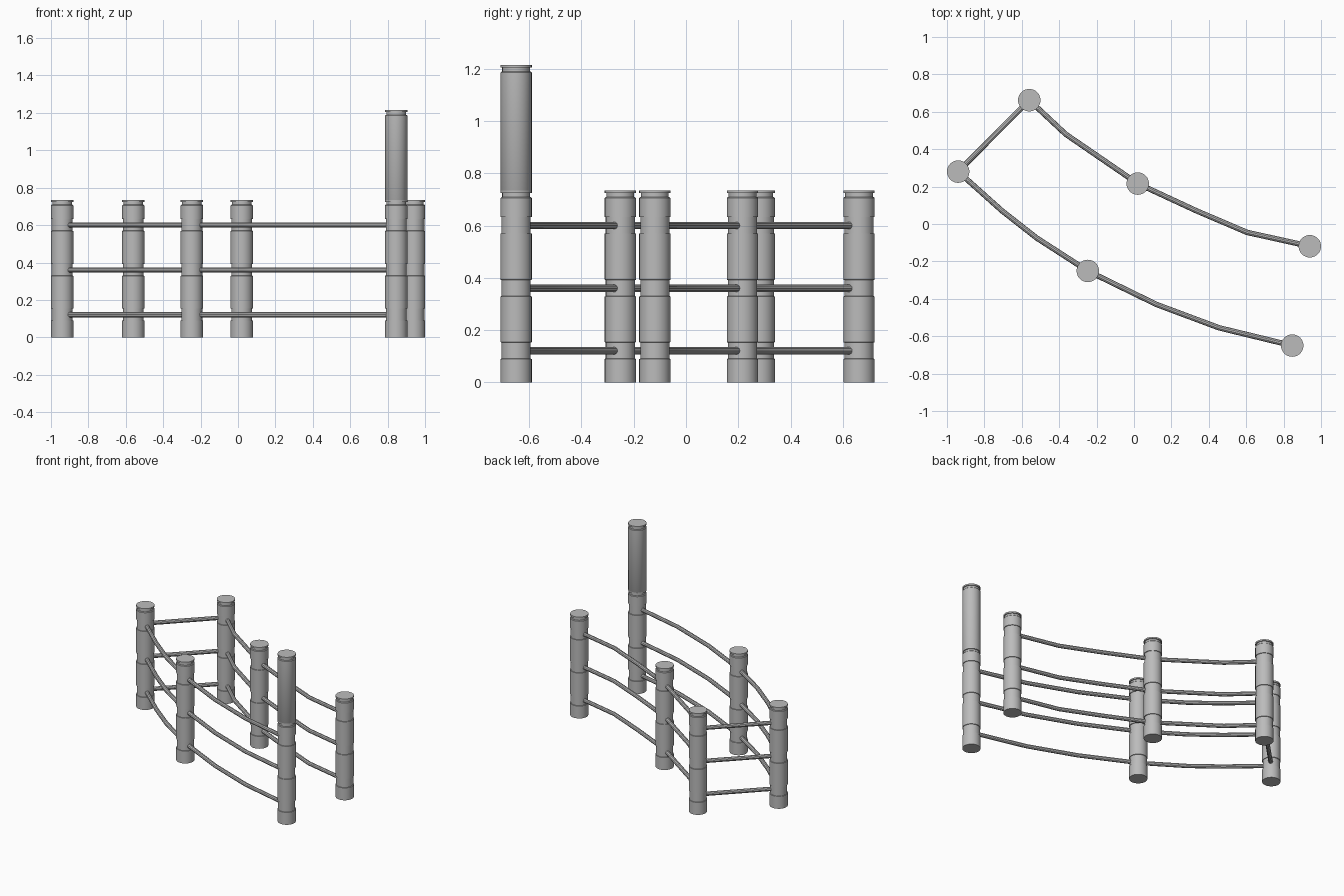
import bpy
import math

cube = bpy.data.objects.get("Cube")
if cube:
    bpy.data.objects.remove(cube, do_unlink=True)

grey = bpy.data.materials.new("plain_grey")
grey.use_nodes = True
GREY = (0.5, 0.5, 0.5, 1)
grey.diffuse_color = GREY
grey.node_tree.nodes["Principled BSDF"].inputs["Base Color"].default_value = GREY

R, GROOVE, NECK = 0.06, 0.056, 0.053
RAIL_R = 0.0145
RAIL_HEIGHTS = (0.121, 0.36, 0.6)


def finish(obj):
    obj.data.materials.append(grey)
    bpy.ops.object.select_all(action="DESELECT")
    obj.select_set(True)
    bpy.context.view_layer.objects.active = obj
    bpy.ops.object.shade_smooth_by_angle(angle=math.radians(35))


def lathe(name, profile, x, y, sides=32):
    """Closed turned solid from (radius, height) pairs."""
    verts, faces = [], []
    for r, z in profile:
        for i in range(sides):
            a = 2 * math.pi * i / sides
            verts.append((r * math.cos(a), r * math.sin(a), z))
    for k in range(len(profile) - 1):
        for i in range(sides):
            j = (i + 1) % sides
            lo, hi = k * sides, (k + 1) * sides
            faces.append((lo + i, lo + j, hi + j, hi + i))
    faces.append(tuple(reversed(range(sides))))
    faces.append(tuple(range(len(verts) - sides, len(verts))))
    mesh = bpy.data.meshes.new(name)
    mesh.from_pydata(verts, [], faces)
    obj = bpy.data.objects.new(name, mesh)
    obj.location = (x, y, 0)
    bpy.context.collection.objects.link(obj)
    finish(obj)


def top_cap(body_top):
    """Neck and lid that finish a post."""
    return [(R, body_top - 0.004), (R - 0.004, body_top), (NECK, body_top),
            (NECK, body_top + 0.015), (R, body_top + 0.015), (R, body_top + 0.026)]


def post_profile():
    """Round log with a shallow groove at each rail height."""
    points = [(R, 0)]
    for z in RAIL_HEIGHTS:
        points += [(R, z - 0.031), (GROOVE, z - 0.03), (GROOVE, z + 0.032), (R, z + 0.033)]
    return points + top_cap(0.709)


def rail(name, path, z):
    """Round bar running through the path points."""
    curve = bpy.data.curves.new(name, "CURVE")
    curve.dimensions = "3D"
    curve.bevel_depth = RAIL_R
    curve.bevel_resolution = 3
    curve.use_fill_caps = True
    spline = curve.splines.new("POLY")
    spline.points.add(len(path) - 1)
    for point, (x, y) in zip(spline.points, path):
        point.co = (x, y, z, 1)
    obj = bpy.data.objects.new(name, curve)
    bpy.context.collection.objects.link(obj)
    bpy.ops.object.select_all(action="DESELECT")
    obj.select_set(True)
    bpy.context.view_layer.objects.active = obj
    bpy.ops.object.convert(target="MESH")
    finish(bpy.context.view_layer.objects.active)


# Post positions along the two curved sides
front = [(-0.94, 0.28), (-0.247, -0.251), (0.846, -0.65)]
back = [(-0.56, 0.662), (0.02, 0.216), (0.94, -0.119)]
for side, posts in (("front", front), ("back", back)):
    for where, (x, y) in zip(("right", "middle", "left"), posts):
        lathe(f"{side}_{where}_post", post_profile(), x, y)

# Tall extension on the front left post
x, y = front[2]
lathe("tall_post_extension",
      [(R - 0.004, 0.724), (R, 0.73)] + top_cap(1.189), x, y)

# Rails: two bowed sides and a straight end
paths = {
    "front_rail": [front[0], (-0.705, 0.07), (-0.52, -0.075), front[1],
                   (0.12, -0.43), (0.455, -0.555), front[2]],
    "back_rail": [back[0], (-0.365, 0.48), (-0.19, 0.36), back[1],
                  (0.335, 0.07), (0.605, -0.045), back[2]],
    "end_rail": [front[0], back[0]],
}
for name, path in paths.items():
    for level, z in zip(("lower", "middle", "upper"), RAIL_HEIGHTS):
        rail(f"{level}_{name}", path, z)
